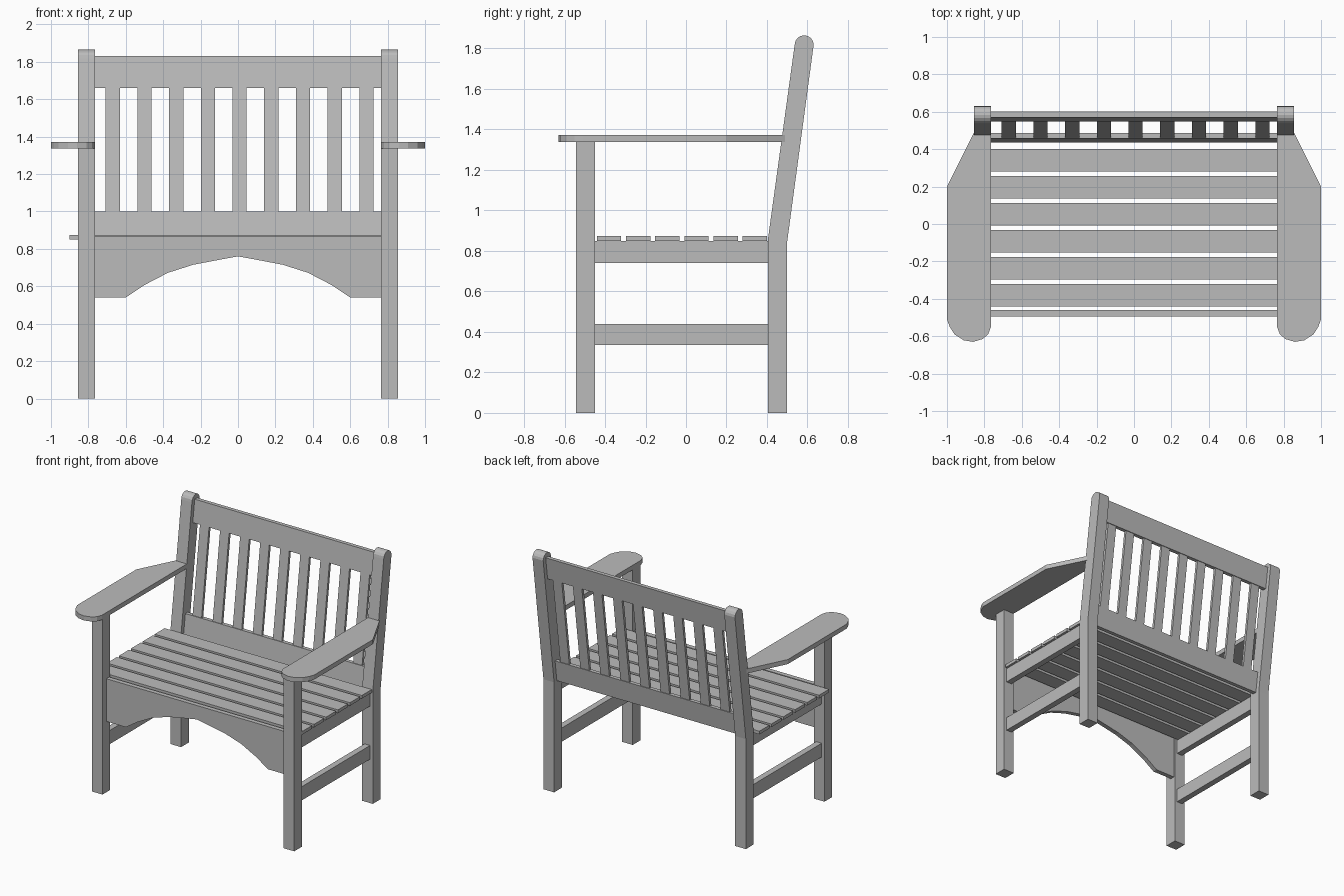
import bpy, bmesh
from math import cos, sin, pi

cube = bpy.data.objects.get("Cube")
if cube:
    bpy.data.objects.remove(cube, do_unlink=True)

GREY = (0.5, 0.5, 0.5, 1)
wood = bpy.data.materials.new("grey wood")
wood.use_nodes = True
wood.diffuse_color = GREY
wood.node_tree.nodes["Principled BSDF"].inputs["Base Color"].default_value = GREY


def prism(name, outline, place, start, end):
    """Extrude a 2D outline from start to end; place maps (a, b, depth) to xyz."""
    bm = bmesh.new()
    rings = [[bm.verts.new(place(a, b, d)) for a, b in outline] for d in (start, end)]
    for ring in rings:
        bm.faces.new(ring)
    n = len(outline)
    for i in range(n):
        j = (i + 1) % n
        bm.faces.new((rings[0][i], rings[0][j], rings[1][j], rings[1][i]))
    bmesh.ops.recalc_face_normals(bm, faces=bm.faces)
    mesh = bpy.data.meshes.new(name)
    bm.to_mesh(mesh)
    bm.free()
    mesh.materials.append(wood)
    obj = bpy.data.objects.new(name, mesh)
    bpy.context.collection.objects.link(obj)
    return obj


def along_x(a, b, d):
    return (d, a, b)


def along_y(a, b, d):
    return (a, d, b)


def along_z(a, b, d):
    return (a, b, d)


def rect(a0, a1, b0, b1):
    return [(a0, b0), (a1, b0), (a1, b1), (a0, b1)]


def lean(z):
    """Centre line of the tilted backrest."""
    return 0.452 + 0.136 * (z - 0.85)


def back_board(name, x0, x1, z0, z1, thick):
    h = thick / 2
    outline = [(lean(z0) - h, z0), (lean(z0) + h, z0), (lean(z1) + h, z1), (lean(z1) - h, z1)]
    prism(name, outline, along_x, x0, x1)


# Rear post profile: upright leg, leaning upper part, rounded top
R = 0.047
TOP = 1.818
post = [(0.405, 0), (0.499, 0), (0.499, 0.84)]
post += [(lean(TOP) + R * cos(t * pi / 8), TOP + R * sin(t * pi / 8)) for t in range(9)]
post.append((0.405, 0.86))

# Armrest plan: rounded front, tapered towards the rear post
arm = [(0.765, 0.49), (0.765, -0.55), (0.78, -0.59), (0.81, -0.615), (0.86, -0.63),
       (0.91, -0.622), (0.96, -0.59), (0.985, -0.55), (1.0, -0.51), (1.0, 0.2), (0.855, 0.49)]

# Legs, arms and side rails on both sides
for side, s in (("left", 1), ("right", -1)):
    prism(f"{side}_front_leg", rect(-0.543, -0.449, 0, 1.34), along_x, s * 0.765, s * 0.855)
    prism(f"{side}_rear_post", post, along_x, s * 0.765, s * 0.855)
    prism(f"{side}_armrest", [(s * x, y) for x, y in arm], along_z, 1.337, 1.372)
    for name, z0, z1 in (("seat_rail", 0.74, 0.85), ("stretcher", 0.335, 0.44)):
        prism(f"{side}_{name}", rect(-0.45, 0.407, z0, z1), along_x, s * 0.785, s * 0.832)

# Seat slats
for i in range(6):
    y = -0.44 + 0.144 * i
    prism(f"seat_slat_{i + 1}", rect(y, y + 0.12, 0.85, 0.874), along_x, -0.90, 0.85)

# Arched front apron
half = [(0.765, 0.866), (0.765, 0.54), (0.6, 0.54), (0.5, 0.607), (0.375, 0.672),
        (0.24, 0.715), (0.12, 0.738)]
apron = half + [(0, 0.76)] + [(-x, z) for x, z in reversed(half)]
prism("front_apron", apron, along_y, -0.495, -0.46)

# Backrest rails and upright slats
back_board("back_top_rail", -0.767, 0.767, 1.66, 1.83, 0.03)
back_board("back_bottom_rail", -0.767, 0.767, 0.84, 1.0, 0.03)
for i in range(9):
    x = 0.0085 + 0.1695 * (i - 4)
    back_board(f"back_slat_{i + 1}", x - 0.038, x + 0.038, 0.99, 1.67, 0.02)
